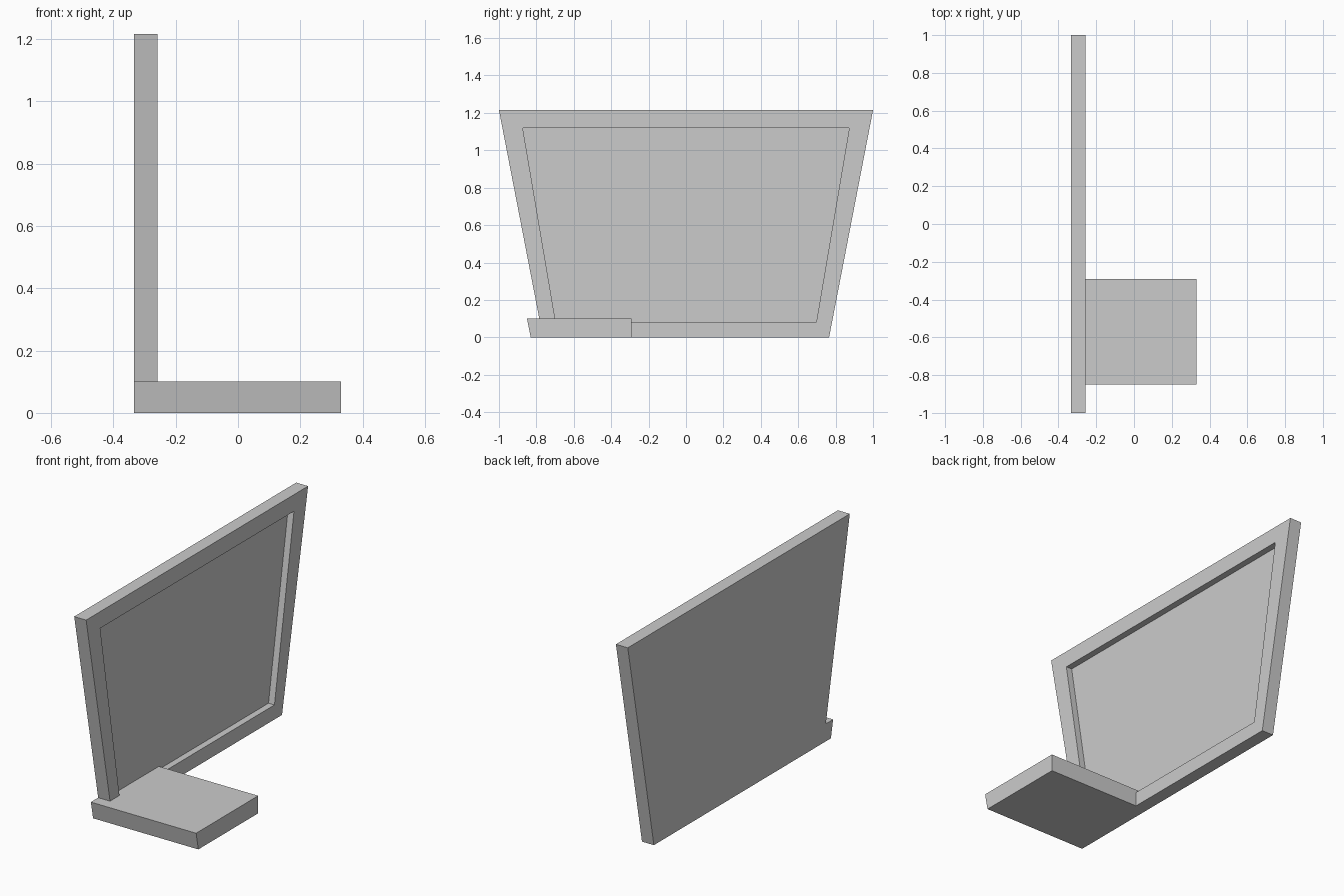
import bpy
import bmesh
from mathutils import Vector

cube = bpy.data.objects.get("Cube")
if cube:
    bpy.data.objects.remove(cube, do_unlink=True)

GREY = (0.6, 0.6, 0.6, 1.0)
grey = bpy.data.materials.new("plain grey")
grey.use_nodes = True
grey.diffuse_color = GREY
grey.node_tree.nodes["Principled BSDF"].inputs["Base Color"].default_value = GREY

BACK, FACE, FOOT_END = -0.333, -0.258, 0.331


def prism(name, outline, x0, x1):
    """Extrude a (y, z) outline from x0 to x1."""
    bm = bmesh.new()
    base = bm.faces.new([bm.verts.new((x0, y, z)) for y, z in outline])
    out = bmesh.ops.extrude_face_region(bm, geom=[base], use_keep_orig=True)
    verts = [g for g in out["geom"] if isinstance(g, bmesh.types.BMVert)]
    bmesh.ops.translate(bm, verts=verts, vec=Vector((x1 - x0, 0, 0)))
    bmesh.ops.recalc_face_normals(bm, faces=bm.faces[:])
    mesh = bpy.data.meshes.new(name)
    bm.to_mesh(mesh)
    bm.free()
    mesh.materials.append(grey)
    obj = bpy.data.objects.new(name, mesh)
    bpy.context.collection.objects.link(obj)
    return obj


def trapezoid(bottom, top, z0, z1):
    return [(-bottom, z0), (bottom, z0), (top, z1), (-top, z1)]


def combine(target, other, operation):
    """Apply a boolean and remove the helper solid."""
    mod = target.modifiers.new(operation.title(), "BOOLEAN")
    mod.operation, mod.object, mod.solver = operation, other, "EXACT"
    bpy.context.view_layer.objects.active = target
    bpy.ops.object.modifier_apply(modifier=mod.name)
    bpy.data.objects.remove(other, do_unlink=True)


# Flared upright panel with a shallow recess in its face
panel = prism("upright_panel_with_foot", trapezoid(0.765, 1.0, 0, 1.215), BACK, FACE)
recess = prism("recess_cutter", trapezoid(0.697, 0.873, 0.083, 1.12),
               (BACK + FACE) / 2, FACE + 0.1)
combine(panel, recess, "DIFFERENCE")

# Flat foot at the front corner, with a slanted front edge
foot = prism("foot", [(-0.83, 0), (-0.291, 0), (-0.291, 0.1), (-0.85, 0.1)],
             BACK, FOOT_END)
combine(panel, foot, "UNION")
